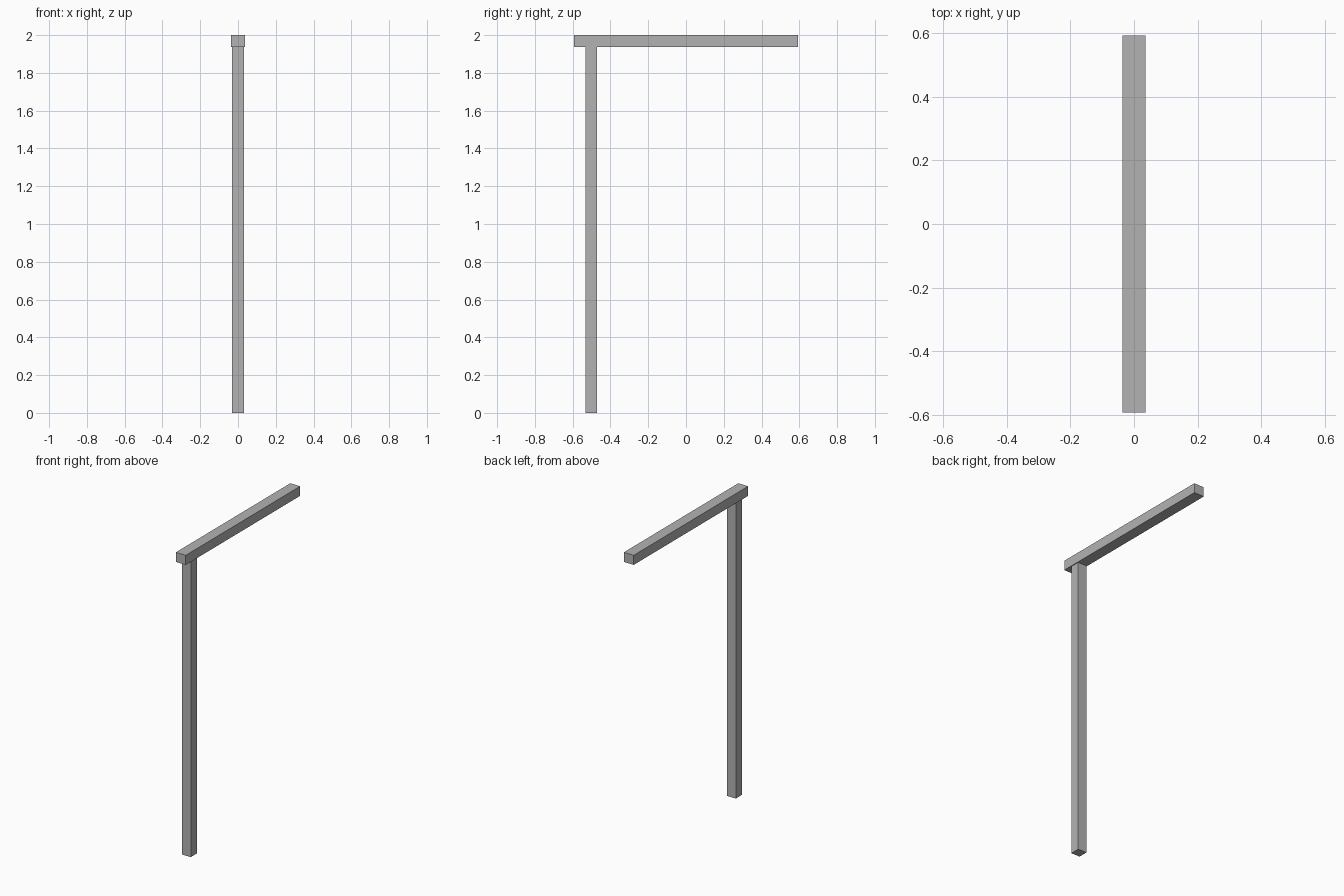
import bpy

# Remove the default object
cube = bpy.data.objects.get("Cube")
if cube:
    bpy.data.objects.remove(cube, do_unlink=True)

# Single flat grey
grey = bpy.data.materials.new("plain grey")
grey.use_nodes = True
color = (0.45, 0.45, 0.45, 1)
grey.diffuse_color = color
grey.node_tree.nodes["Principled BSDF"].inputs["Base Color"].default_value = color


def box(name, low, high):
    """Add a box spanning two opposite corners."""
    center = [(a + b) / 2 for a, b in zip(low, high)]
    bpy.ops.mesh.primitive_cube_add(size=1, location=center)
    obj = bpy.context.object
    obj.name = name
    obj.scale = [b - a for a, b in zip(low, high)]
    bpy.ops.object.transform_apply(location=False, rotation=False, scale=True)
    obj.data.materials.append(grey)
    return obj


half_length = 0.592
beam_bottom = 1.937

# Upright post under the front part of the beam
box("post", (-0.031, -0.533, 0), (0.031, -0.471, beam_bottom))

# Horizontal beam resting on the post
box("beam", (-0.036, -half_length, beam_bottom), (0.036, half_length, 2))
